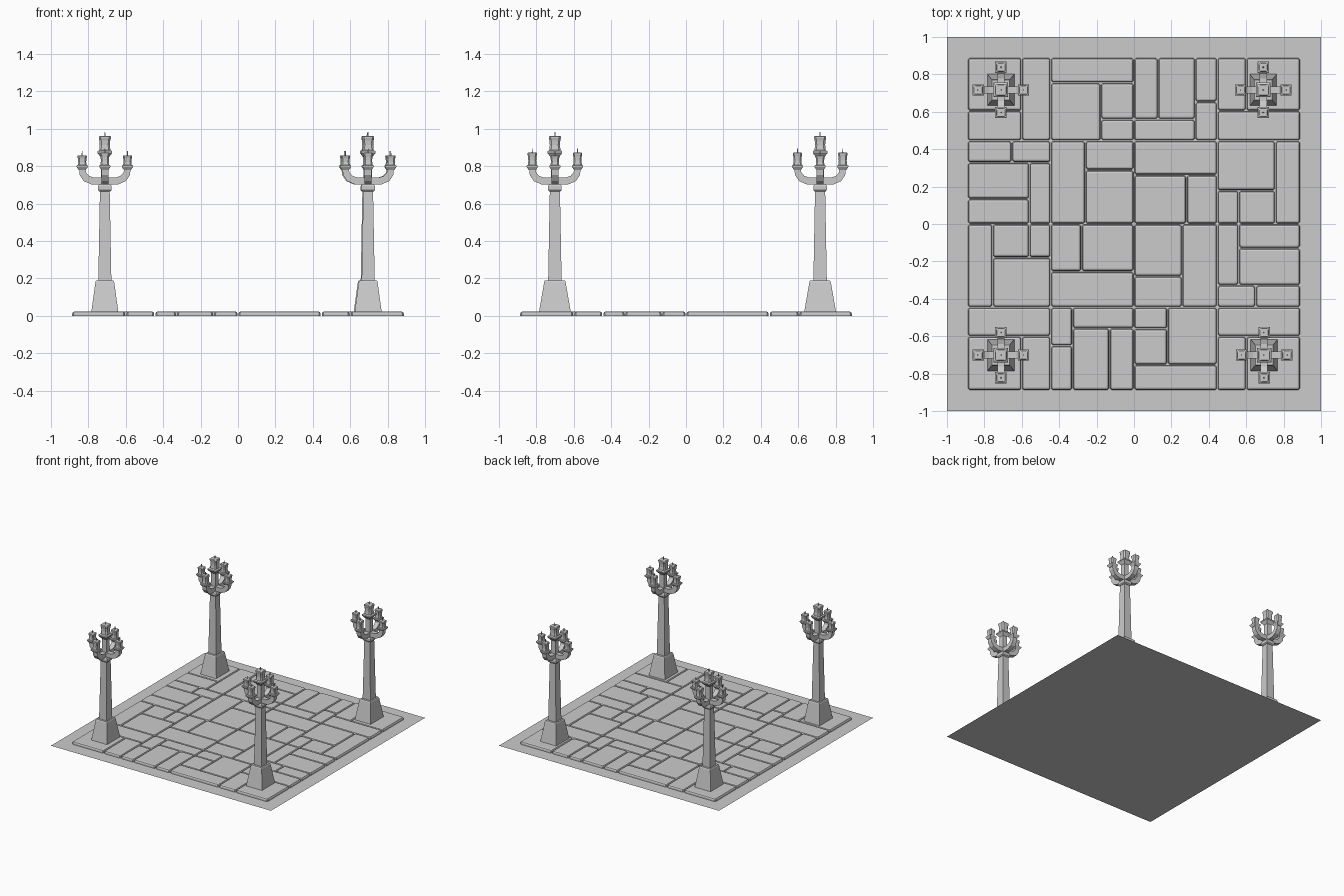
import bpy, bmesh
from math import pi
from mathutils import Matrix, Vector

if "Cube" in bpy.data.objects:
    bpy.data.objects.remove(bpy.data.objects["Cube"])


def add_object(name, bm, loc=(0, 0, 0)):
    bmesh.ops.recalc_face_normals(bm, faces=bm.faces[:])
    me = bpy.data.meshes.new(name)
    bm.to_mesh(me)
    bm.free()
    ob = bpy.data.objects.new(name, me)
    ob.location = loc
    bpy.context.collection.objects.link(ob)
    return ob


def loft(bm, sections, cut=0.0, x=0.0, y=0.0):
    """Stack of rectangles (half x, half y, z), corners chamfered by cut."""
    rings = []
    for hx, hy, z in sections:
        if cut:
            c = cut
            pts = [(hx, -hy + c), (hx, hy - c), (hx - c, hy), (-hx + c, hy),
                   (-hx, hy - c), (-hx, -hy + c), (-hx + c, -hy), (hx - c, -hy)]
        else:
            pts = [(hx, -hy), (hx, hy), (-hx, hy), (-hx, -hy)]
        rings.append([bm.verts.new((x + px, y + py, z)) for px, py in pts])
    n = len(rings[0])
    for a, b in zip(rings, rings[1:]):
        for i in range(n):
            j = (i + 1) % n
            bm.faces.new((a[i], a[j], b[j], b[i]))
    bm.faces.new(rings[0][::-1])
    bm.faces.new(rings[-1])


# ---- ground sheet
bm = bmesh.new()
bmesh.ops.create_grid(bm, x_segments=1, y_segments=1, size=1)
add_object("ground_sheet", bm)


# ---- paving: each of the 4 x 4 cells is cut up by nested straight cuts
def X(pos, left=None, right=None):
    return (0, pos, left, right)


def Y(pos, lower=None, upper=None):
    return (1, pos, lower, upper)


ROWS = [
    [X(-.60, Y(.605)),
     Y(.755, X(-.177, None, Y(.56))),
     X(.327, Y(.56, None, X(.129)), Y(.653)),
     Y(.605, None, X(.60))],
    [Y(.329, X(-.56, Y(.134)), X(-.653)),
     X(-.26, None, Y(.289)),
     Y(.262, X(.281)),
     X(.755, Y(.179, X(.56)))],
    [X(-.755, None, Y(-.179, None, X(-.56))),
     Y(-.254, None, X(-.281)),
     X(.257, Y(-.279)),
     Y(-.327, X(.651), X(.56, None, Y(-.129)))],
    [Y(-.60, X(-.60)),
     X(-.329, Y(-.651), Y(-.557, X(-.131))),
     Y(-.753, None, X(.179, Y(-.56))),
     Y(-.60, X(.60))],
]
CELL, GAP, TOP = 0.445, 0.003, 0.023


def pave(bm, tree, lo, hi):
    if tree:
        axis, pos, a, b = tree
        mid_hi, mid_lo = list(hi), list(lo)
        mid_hi[axis] = mid_lo[axis] = pos
        pave(bm, a, lo, mid_hi)
        pave(bm, b, mid_lo, hi)
        return
    hx, hy = (hi[0] - lo[0]) / 2 - GAP, (hi[1] - lo[1]) / 2 - GAP
    loft(bm, [(hx, hy, 0), (hx, hy, TOP - .011),
              (hx - .004, hy - .004, TOP - .003), (hx - .012, hy - .012, TOP)],
         .008, (lo[0] + hi[0]) / 2, (lo[1] + hi[1]) / 2)


bm = bmesh.new()
for r, row in enumerate(ROWS):
    for c, tree in enumerate(row):
        lo = [(c - 2) * CELL, (1 - r) * CELL]
        pave(bm, tree, lo, [lo[0] + CELL, lo[1] + CELL])
add_object("paving_stones", bm)

# ---- lamp parts, built once around the origin
REACH = 0.121
ENDS = [(REACH, 0), (0, REACH), (-REACH, 0), (0, -REACH)]

# tapered plinth, shaft and collar
post = bmesh.new()
loft(post, [(.073, .086, .015), (.050, .057, .182), (.046, .053, .19)])
loft(post, [(.035, .036, .185), (.026, .027, .672)])
loft(post, [(.030, .030, .665), (.036, .036, .673), (.036, .036, .693), (.030, .030, .704)])
loft(post, [(.020, .020, .70), (.020, .020, .86)])

# four curved arms from one extruded outline
ARM = [(0, .703), (.072, .703), (.112, .720), (.134, .752), (.138, .787),
       (.104, .787), (.100, .766), (.084, .748), (.060, .740), (0, .740)]
arms = bmesh.new()
for k in range(4):
    rot = Matrix.Rotation(k * pi / 2, 3, 'Z')
    sides = [[arms.verts.new(rot @ Vector((x, w, z))) for x, z in ARM] for w in (-.019, .019)]
    arms.faces.new(sides[0])
    arms.faces.new(sides[1][::-1])
    for i in range(len(ARM)):
        j = (i + 1) % len(ARM)
        arms.faces.new((sides[0][i], sides[1][i], sides[1][j], sides[0][j]))

# flared cups
cups = bmesh.new()
for x, y in ENDS:
    loft(cups, [(.019, .019, .780), (.030, .030, .796), (.030, .030, .803), (.024, .024, .806)], 0, x, y)
loft(cups, [(.020, .020, .845), (.039, .039, .870), (.039, .039, .880), (.030, .030, .886)])


# candles with a slight waist, plus wicks
def candle(bm, x, y, h, z0, z1):
    d = z1 - z0
    loft(bm, [(h * .95, h * .95, z0), (h * .85, h * .85, z0 + d * .4),
              (h * .9, h * .9, z0 + d * .7), (h, h, z0 + d * .85),
              (h, h, z0 + d * .95), (h * .85, h * .85, z1)], h * .3, x, y)
    loft(bm, [(.003, .003, z1 - .005), (.002, .002, z1 + .022)], 0, x, y)


candles = bmesh.new()
for x, y in ENDS:
    candle(candles, x, y, .025, .80, .858 if x else .873)
candle(candles, 0, 0, .032, .88, .962)

# ---- four lamps sharing the same meshes
SPOTS = [(-.712, -.701), (.696, -.701), (.691, .717), (-.712, .717)]
for name, part in (("lamp_post", post), ("lamp_arms", arms),
                   ("candle_cups", cups), ("candles", candles)):
    first = add_object(name, part, (*SPOTS[0], 0))
    for spot in SPOTS[1:]:
        twin = first.copy()
        twin.location = (*spot, 0)
        bpy.context.collection.objects.link(twin)
